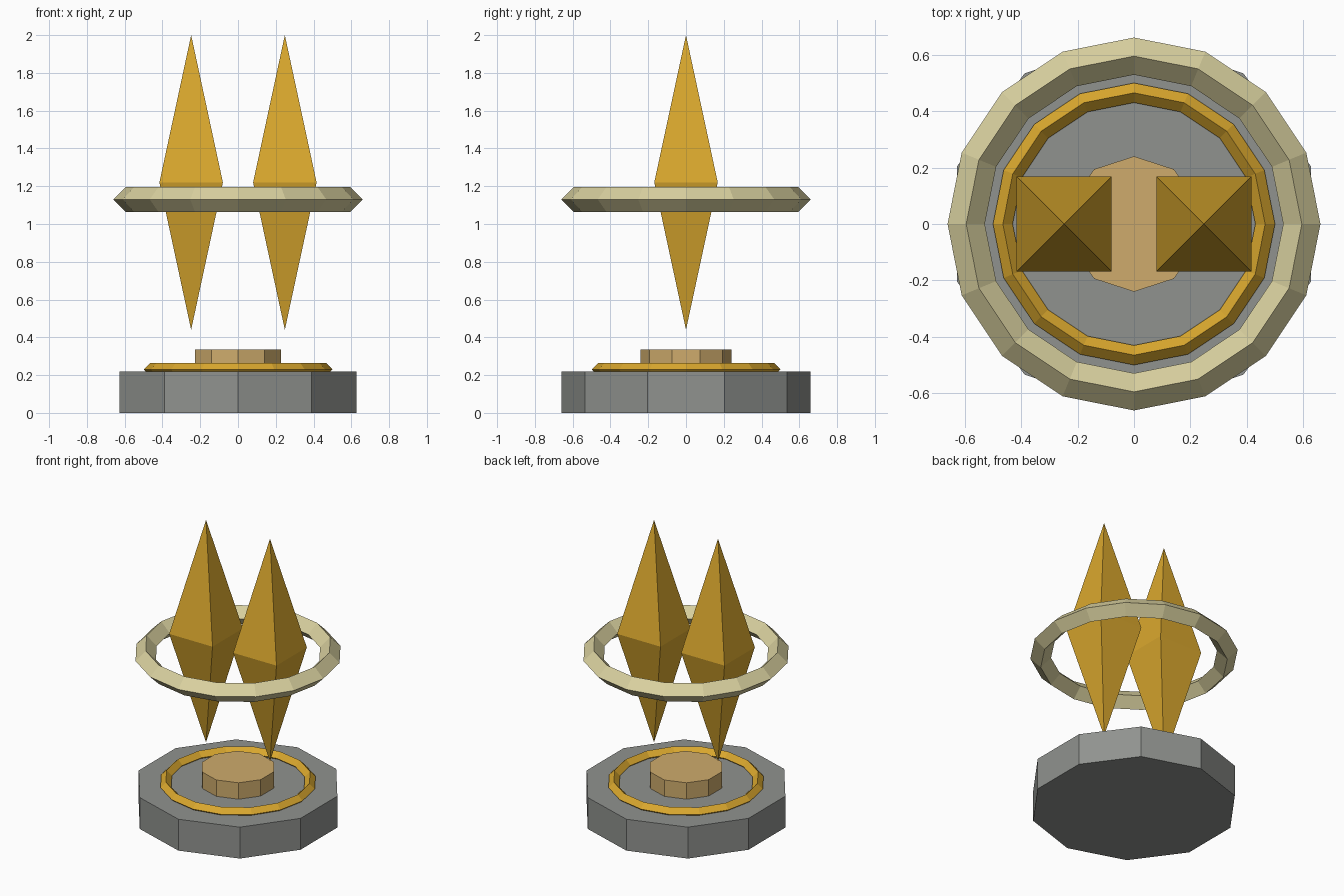
import bpy
import bmesh
import math
from mathutils import Matrix

cube = bpy.data.objects.get("Cube")
if cube:
    bpy.data.objects.remove(cube, do_unlink=True)


def material(name, rgb):
    mat = bpy.data.materials.new(name)
    mat.use_nodes = True
    color = (*rgb, 1)
    mat.diffuse_color = color
    mat.node_tree.nodes["Principled BSDF"].inputs["Base Color"].default_value = color
    return mat


gold = material("gold", (0.70, 0.39, 0.027))
pale_gold = material("pale gold", (0.70, 0.64, 0.35))
stone = material("grey stone", (0.28, 0.29, 0.275))
tan = material("tan", (0.62, 0.41, 0.15))


def finish(name, mat):
    obj = bpy.context.object
    obj.name = name
    obj.data.materials.append(mat)
    return obj


def slab(name, radius, bottom, top, mat):
    bpy.ops.mesh.primitive_cylinder_add(
        vertices=10, radius=radius, depth=top - bottom,
        location=(0, 0, (bottom + top) / 2))
    return finish(name, mat)


def ring(name, radius, thickness, height, mat):
    # Four-sided tube, so the cross-section is a diamond
    bpy.ops.mesh.primitive_torus_add(
        major_segments=16, minor_segments=4, major_radius=radius,
        minor_radius=thickness, location=(0, 0, height))
    return finish(name, mat)


def crystal(name, x, mat):
    # Open pyramid mirrored downwards into a long octahedron
    half_height, half_width = 0.78, 0.168
    bm = bmesh.new()
    bmesh.ops.create_cone(
        bm, cap_ends=False, segments=4, radius1=half_width * math.sqrt(2),
        radius2=0, depth=half_height,
        matrix=Matrix.Translation((0, 0, half_height / 2))
        @ Matrix.Rotation(math.pi / 4, 4, "Z"))
    bmesh.ops.remove_doubles(bm, verts=bm.verts, dist=0.001)
    bmesh.ops.recalc_face_normals(bm, faces=bm.faces)
    mesh = bpy.data.meshes.new(name)
    bm.to_mesh(mesh)
    bm.free()
    mesh.materials.append(mat)
    obj = bpy.data.objects.new(name, mesh)
    obj.location = (x, 0, 1.22)
    bpy.context.collection.objects.link(obj)
    mirror = obj.modifiers.new("lower half", "MIRROR")
    mirror.use_axis = (False, False, True)


# Stone base with its inlaid ring and central pedestal
slab("base", 0.66, 0, 0.22, stone)
slab("pedestal", 0.24, 0.21, 0.335, tan)
ring("base_ring", 0.465, 0.035, 0.23, gold)

# Floating ring and crystals
ring("floating_ring", 0.595, 0.066, 1.13, pale_gold)
for side, x in (("left", 0.248), ("right", -0.248)):
    crystal(f"{side}_crystal", x, gold)
